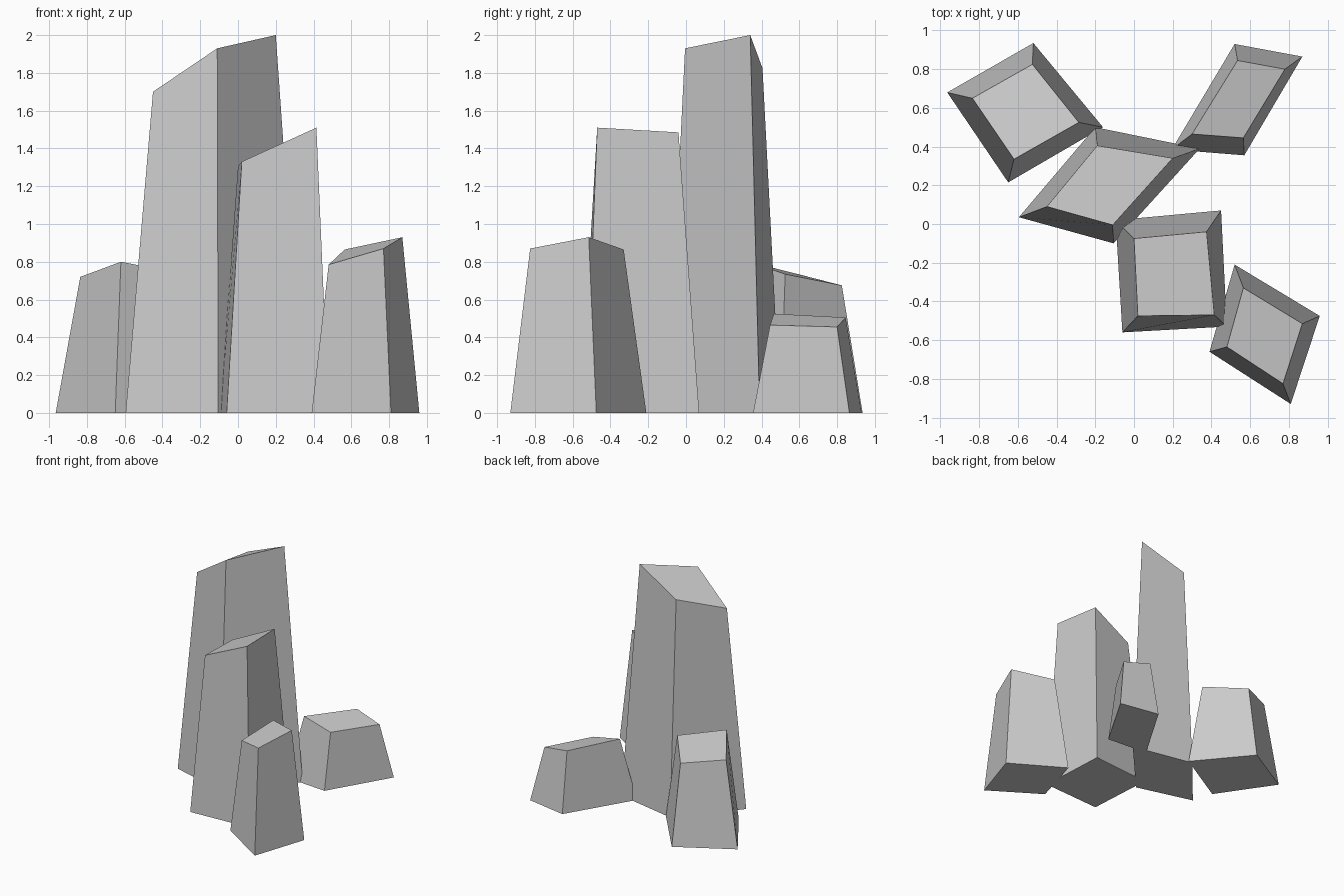
import bpy

def rock(name, base, top):
    """Tapered four-sided block: base corners (x, y) and slanted top corners (x, y, z)."""
    n = len(base)
    verts = [(x, y, 0.0) for x, y in base] + list(top)
    faces = [tuple(reversed(range(n))), tuple(range(n, 2 * n))]
    faces += [(i, (i + 1) % n, n + (i + 1) % n, n + i) for i in range(n)]
    mesh = bpy.data.meshes.new(name)
    mesh.from_pydata(verts, [], faces)
    mesh.validate()
    mesh.update()
    obj = bpy.data.objects.new(name, mesh)
    bpy.context.collection.objects.link(obj)
    return obj

# Tallest centre pillar
rock("tall_pillar",
     [(-0.105, -0.10), (0.34, 0.39), (-0.20, 0.50), (-0.595, 0.035)],
     [(-0.11, -0.005, 1.93), (0.20, 0.34, 2.0), (-0.19, 0.405, 1.825), (-0.45, 0.09, 1.70)])

# Second pillar in front
rock("middle_pillar",
     [(-0.06, -0.56), (0.48, -0.53), (0.45, 0.07), (-0.095, 0.02)],
     [(0.02, -0.475, 1.33), (0.415, -0.47, 1.51), (0.375, -0.04, 1.485), (0.0, -0.075, 1.305)])

# Small rock, front right
rock("front_right_rock",
     [(0.39, -0.66), (0.81, -0.93), (0.96, -0.475), (0.52, -0.21)],
     [(0.48, -0.635, 0.785), (0.77, -0.825, 0.87), (0.87, -0.515, 0.93), (0.565, -0.33, 0.865)])

# Broad low rock, back left
rock("back_left_rock",
     [(-0.65, 0.215), (-0.16, 0.50), (-0.52, 0.935), (-0.965, 0.68)],
     [(-0.62, 0.335, 0.80), (-0.285, 0.525, 0.735), (-0.525, 0.825, 0.675), (-0.835, 0.65, 0.72)])

# Lowest rock, back right
rock("back_right_rock",
     [(0.195, 0.385), (0.57, 0.355), (0.87, 0.865), (0.52, 0.93)],
     [(0.30, 0.465, 0.525), (0.565, 0.445, 0.465), (0.78, 0.80, 0.455), (0.535, 0.845, 0.505)])
